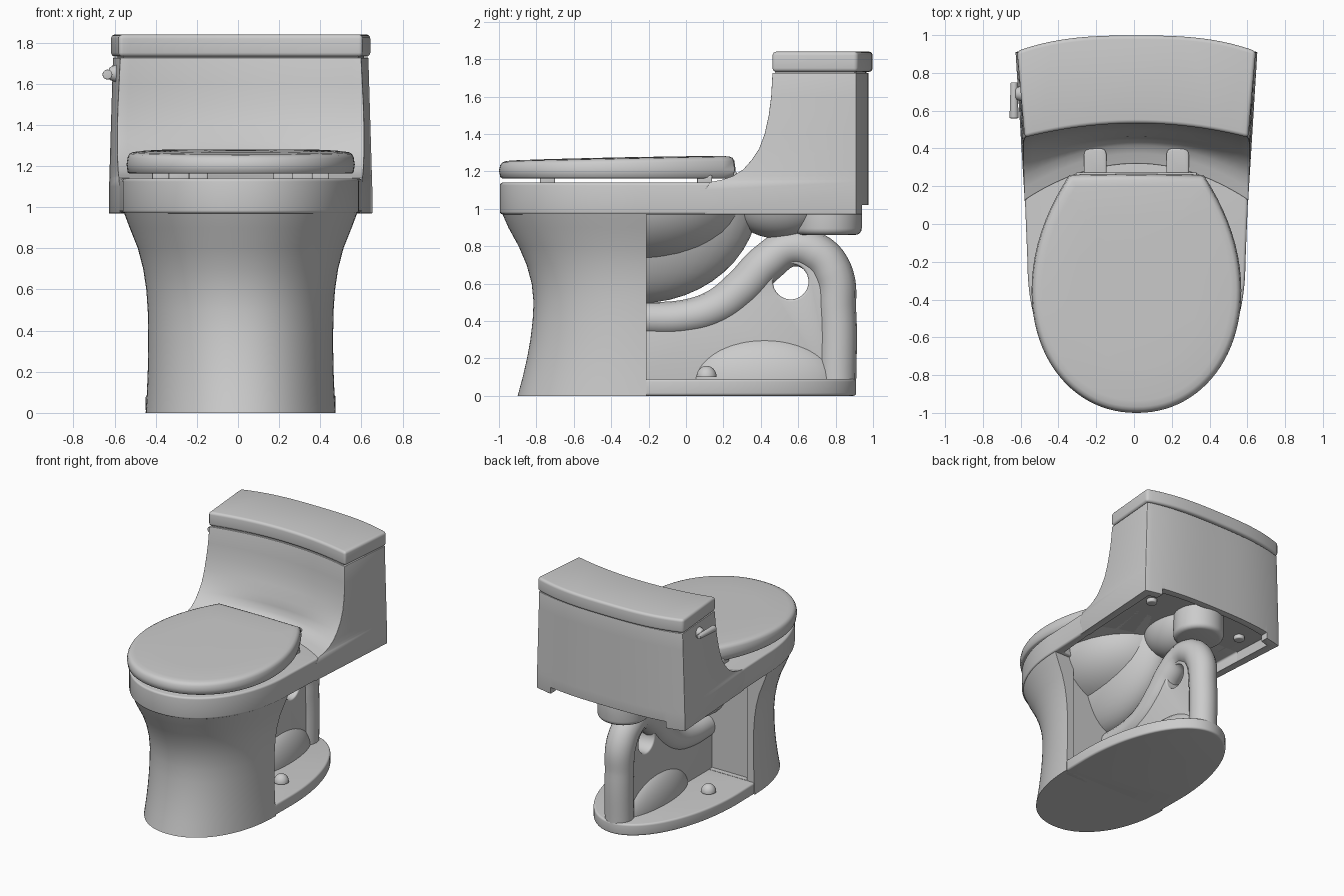
import bpy, bmesh, math
from mathutils import Matrix, Vector

if "Cube" in bpy.data.objects:
    bpy.data.objects.remove(bpy.data.objects["Cube"])

CX = 0.013  # body sits slightly right of centre because the lever sticks out left


def finish(ob, bevel=0, cutters=(), angle=40):
    bpy.ops.object.select_all(action='DESELECT')
    bpy.context.view_layer.objects.active = ob
    ob.select_set(True)
    for c in cutters:
        m = ob.modifiers.new("cut", 'BOOLEAN')
        m.operation, m.object = 'DIFFERENCE', c
        bpy.ops.object.modifier_apply(modifier=m.name)
    if bevel:
        m = ob.modifiers.new("round", 'BEVEL')
        m.width, m.segments, m.limit_method = bevel, 4, 'ANGLE'
        m.angle_limit = math.radians(40)
        bpy.ops.object.modifier_apply(modifier=m.name)
    bpy.ops.object.shade_smooth_by_angle(angle=math.radians(angle))
    return ob


def to_object(name, bm):
    bmesh.ops.recalc_face_normals(bm, faces=bm.faces)
    me = bpy.data.meshes.new(name)
    bm.to_mesh(me)
    bm.free()
    ob = bpy.data.objects.new(name, me)
    ob.location.x = CX
    bpy.context.collection.objects.link(ob)
    return ob


def loft(name, rings):
    bm = bmesh.new()
    vs = [[bm.verts.new(p) for p in r] for r in rings]
    n = len(vs[0])
    for a, b in zip(vs, vs[1:]):
        for i in range(n):
            j = (i + 1) % n
            bm.faces.new((a[i], a[j], b[j], b[i]))
    bm.faces.new(vs[0][::-1])
    bm.faces.new(vs[-1])
    return to_object(name, bm)


def mirrored(half):
    return half + [(-x, y) for x, y in reversed(half) if x > 1e-6]


def at(outline, z):
    return [(x, y, z) for x, y in outline]


def front_curve(yf, yc, w, n=2.1, steps=24):
    """Quarter oval from the front centre round to the side."""
    return [(w * math.sin(t) ** (2 / n), yc - (yc - yf) * math.cos(t) ** (2 / n) if i < steps else yc)
            for i in range(steps + 1) for t in [math.pi / 2 * i / steps]]


def back_curve(w, y, bulge, steps=14):
    return [(w * (1 - i / steps), y + bulge * (1 - (1 - i / steps) ** 2.8)) for i in range(steps + 1)]


def ball(name, loc, r, half=0):
    """Ellipsoid; half=-1 keeps the lower half, +1 the upper half."""
    bm = bmesh.new()
    bmesh.ops.create_uvsphere(bm, u_segments=40, v_segments=24, radius=1)
    if half:
        bmesh.ops.delete(bm, geom=[v for v in bm.verts if v.co.z * half < -0.01], context='VERTS')
    bmesh.ops.transform(bm, matrix=Matrix.Translation(loc) @ Matrix.Diagonal((*r, 1)), verts=bm.verts)
    return finish(to_object(name, bm))


def cylinder(name, a, b, r1, r2=None):
    a, b = Vector(a), Vector(b)
    bm = bmesh.new()
    bmesh.ops.create_cone(bm, cap_ends=True, segments=32, radius1=r1, radius2=r1 if r2 is None else r2,
                          depth=(b - a).length)
    rot = (b - a).to_track_quat('Z', 'Y').to_matrix().to_4x4()
    bmesh.ops.transform(bm, matrix=Matrix.Translation((a + b) / 2) @ rot, verts=bm.verts)
    return to_object(name, bm)


def box(name, lo, hi):
    o = [(lo[0], lo[1]), (hi[0], lo[1]), (hi[0], hi[1]), (lo[0], hi[1])]
    return loft(name, [at(o, lo[2]), at(o, hi[2])])


# cutters: hollow under the deck, raised back edge, recess in the pedestal's back, hole in the web
hollow = mirrored([(0, -.19), (.5, -.19), (.54, .25)] + back_curve(.57, .86, .06))
under = loft("hollow_cutter", [at(hollow, .9), at(hollow, 1.05)])
notch = box("notch_cutter", (-.5, .8, .9), (.5, 1.1, 1.02))
recess = box("recess_cutter", (-.395, -.25, .092), (.395, 0, 1.1))
hole = cylinder("hole_cutter", (-.3, .56, .61), (.3, .56, .61), .095)

# skirted front pedestal: (z, front y, half width)
skirt = [(0, -.90, .462), (.1, -.873, .456), (.2, -.85, .452), (.3, -.832, .45), (.4, -.82, .45),
         (.5, -.815, .452), (.6, -.825, .459), (.7, -.852, .474), (.8, -.895, .50), (.9, -.95, .54), (.98, -.985, .57)]
finish(loft("pedestal", [at(mirrored(front_curve(yf, -.21, w) + [(0, -.21)]), z) for z, yf, w in skirt]), 0, [recess])

# rounded base plate behind the pedestal
q = [(0, -.27), (.44, -.27), (.459, -.2)] + [
    (.462 * math.cos(t), .91 * math.sin(t)) for i in range(25) for t in [math.pi / 2 * i / 24]]
q[-1] = (0, .91)
finish(loft("base_plate", [at(mirrored(q), 0), at(mirrored(q), .09)]), .015)

# rim and deck
rim = mirrored(front_curve(-.995, -.2, .577) + [(.590, .12), (.59, .55), (0, .55)])
finish(loft("rim_and_deck", [at(rim, .97), at(rim, 1.14)]), .015, [under])

# tank with a concave front that sweeps down into the deck


def tank_outline(yf, wf, wb, back=.91, bulge=.065, sag=.075):
    f = [(wf * i / 12, yf + sag * (1 - (i / 12) ** 2)) for i in range(13)]
    return mirrored(f + back_curve(wb, back, bulge))


sweep = [(.97, .10, .588), (1.10, .10, .590), (1.143, .13, .592), (1.155, .19, .594), (1.175, .25, .596),
         (1.21, .305, .598), (1.26, .35, .60), (1.32, .39, .60), (1.40, .42, .60), (1.50, .442, .597),
         (1.60, .455, .592), (1.727, .462, .586)]
rings = []
for z, y, w in sweep:
    sag = .075 + .12 * min(1, max(0, (1.3 - z) / .16))
    rings.append(at(tank_outline(y, w, .640 - .03 * max(0, z - 1.1), sag=sag), z))
finish(loft("tank", rings), .022, [under, notch])
neck = tank_outline(.475, .57, .60, .90)
loft("tank_lid_gap", [at(neck, 1.70), at(neck, 1.75)])
top = tank_outline(.458, .592, .632, .915, .083)
finish(loft("tank_lid", [at(top, 1.732), at(top, 1.84)]), .02)

# closed seat lid, tilted slightly up to the back
lid = front_curve(-1.0, -.35, .555) + [
    (.555 - .2 * (i / 10) ** 2, -.35 + .61 * i / 10) for i in range(1, 11)] + [(0, .265)]
lid = mirrored(lid)
rings = []
for z, s, tilt in [(1.163, .975, 0), (1.17, .99, 0), (1.205, 1, .2), (1.232, .99, .9), (1.246, .975, 1),
                   (1.253, .95, 1), (1.257, .9, 1), (1.260, .6, 1), (1.261, .3, 1), (1.2615, .05, 1)]:
    rings.append([(x * s, -.35 + (y + .35) * s, z + tilt * .026 * (-.35 + (y + .35) * s + 1) / 1.26) for x, y in lid])
finish(loft("seat_lid", rings), angle=50)

# hinge bar, then the parts that come in pairs
finish(cylinder("hinge_bar", (-.32, .25, 1.185), (.32, .25, 1.185), .022), .005)
for s, side in ((-1, "left"), (1, "right")):
    tab = [(s * .218 + .06 * c, .36 + .04 * d) for c, d in
           ((1, 0), (.95, .5), (.8, .85), (.5, 1), (-.5, 1), (-.8, .85), (-.95, .5), (-1, 0))]
    tab += [(s * .218 - .06, .23), (s * .218 + .06, .23)]
    finish(loft("hinge_tab_" + side, [at(tab, 1.13), at(tab, 1.185)]), .01)
    for y, x in ((-.74, .3), (.1, .38)):
        finish(box("bumper_" + side, (s * x - .05, y - .04, 1.13), (s * x + .05, y + .04, 1.18)), .008)
    ball("floor_bolt_cap_" + side, (s * .285, .11, .10), (.054, .054, .06), 1)
    finish(cylinder("tank_bolt_" + side, (s * .42, .72, 1.02), (s * .42, .72, 1.06), .04), .01)

# bowl underside in two tiers
ball("bowl_outer", (0, -.25, 1.06), (.45, .57, .37), -1)
ball("bowl_inner", (0, -.25, 1.06), (.27, .64, .565), -1)

# trapway pipe
cu = bpy.data.curves.new("trapway", 'CURVE')
cu.dimensions, cu.bevel_depth, cu.bevel_resolution, cu.use_fill_caps = '3D', .1, 6, True
path = [(-.27, .41, .9), (0, .42, .95), (.16, .47, 1), (.3, .575, 1.05), (.43, .71, 1.05), (.56, .79, 1),
        (.69, .765, 1.08), (.78, .66, 1.1), (.805, .45, 1.05), (.805, .05, 1.05)]
sp = cu.splines.new('BEZIER')
sp.bezier_points.add(len(path) - 1)
for p, (y, z, r) in zip(sp.bezier_points, path):
    p.co, p.radius = (0, y, z), r
    p.handle_left_type = p.handle_right_type = 'AUTO'
pipe = bpy.data.objects.new("trapway", cu)
pipe.location.x = CX
bpy.context.collection.objects.link(pipe)
bpy.ops.object.select_all(action='DESELECT')
bpy.context.view_layer.objects.active = pipe
pipe.select_set(True)
bpy.ops.object.convert(target='MESH')
finish(bpy.context.view_layer.objects.active)

# web around the round opening, a mound, and the pipe collar
web = [(-.26, .05), (.78, .05), (.78, .66), (.69, .76), (.56, .79), (.43, .71), (.3, .575), (.16, .47), (-.26, .42)]
finish(loft("trapway_web", [[(x, y, z) for y, z in web] for x in (-.065, .065)]), .012, [hole])
ball("base_mound", (0, .42, .07), (.15, .41, .25), 1)
finish(cylinder("outlet_collar", (0, .755, .86), (0, .755, 1.08), .185), .035)
ball("trapway_shoulder", (0, .5, 1.06), (.2, .28, .22), -1)

# flush lever on the left side of the tank
finish(cylinder("lever_hub", (-.585, .69, 1.65), (-.64, .69, 1.65), .05, .03), .006)
finish(cylinder("lever_handle", (-.648, .75, 1.65), (-.648, .56, 1.645), .018, .024), .005)

for c in (under, notch, recess, hole):
    bpy.data.objects.remove(c)
